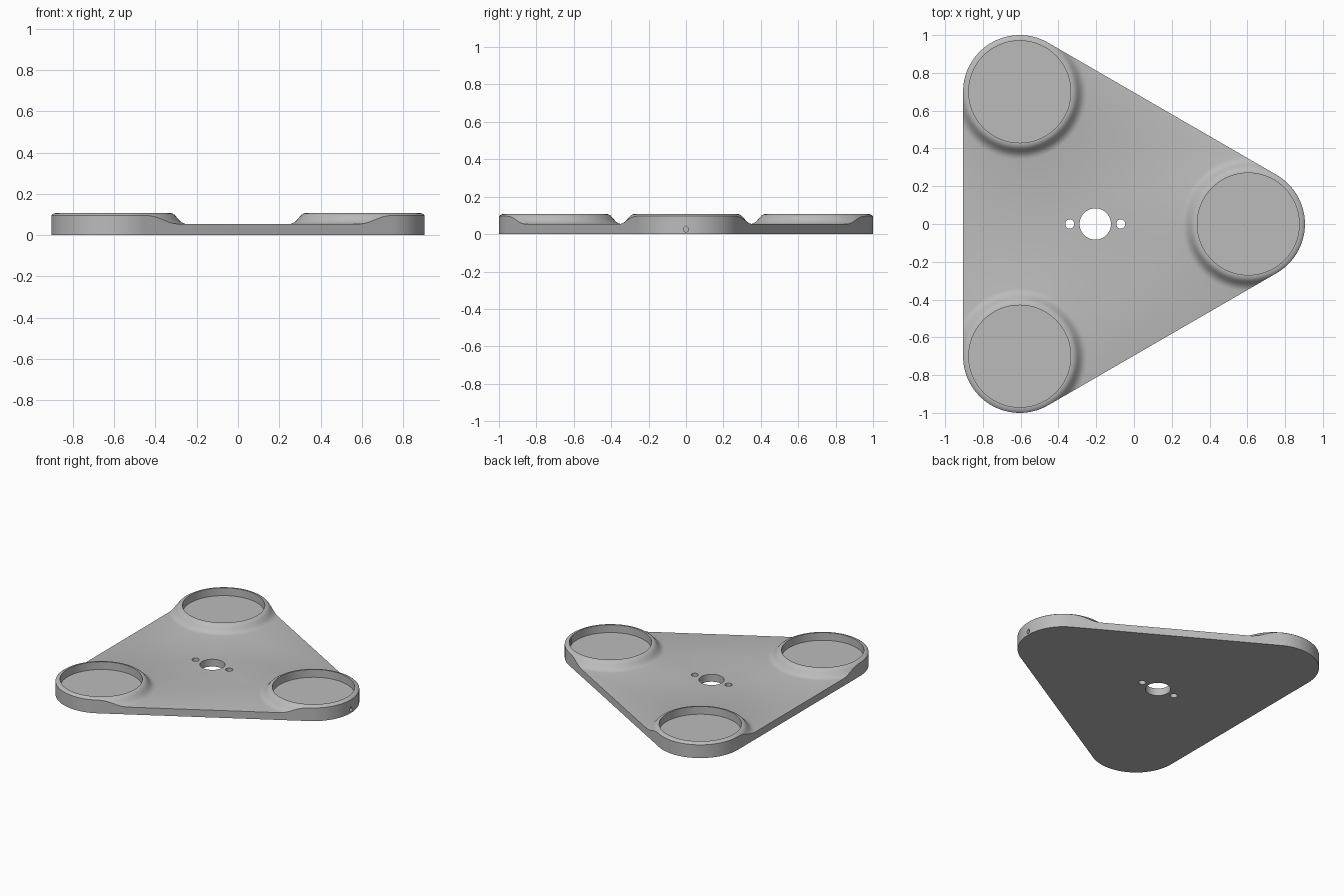
import bpy, bmesh, math
from mathutils import Matrix, Vector

cube = bpy.data.objects.get("Cube")
if cube:
    bpy.data.objects.remove(cube, do_unlink=True)

PLATE_Z, RIM_Z = 0.053, 0.108
CORNER_R, POCKET_R = 0.3, 0.27
CORNERS = [Vector((0.605, 0)), Vector((-0.605, 0.7)), Vector((-0.605, -0.7))]
HUB_X = -0.205

grey = bpy.data.materials.new("light_grey")
grey.use_nodes = True
grey.diffuse_color = (0.5, 0.5, 0.5, 1)
grey.node_tree.nodes["Principled BSDF"].inputs["Base Color"].default_value = (0.5, 0.5, 0.5, 1)


def make_object(name, bm):
    bmesh.ops.recalc_face_normals(bm, faces=bm.faces)
    mesh = bpy.data.meshes.new(name)
    bm.to_mesh(mesh)
    bm.free()
    mesh.materials.append(grey)
    ob = bpy.data.objects.new(name, mesh)
    bpy.context.collection.objects.link(ob)
    return ob


def prism(name, outline, z0, z1):
    bm = bmesh.new()
    low = [bm.verts.new((x, y, z0)) for x, y in outline]
    high = [bm.verts.new((x, y, z1)) for x, y in outline]
    bm.faces.new(low[::-1])
    bm.faces.new(high)
    for i in range(len(low)):
        bm.faces.new((low[i - 1], low[i], high[i], high[i - 1]))
    return make_object(name, bm)


def arc(cx, cy, r, start, sweep, n):
    return [(cx + r * math.cos(start + sweep * i / n),
             cy + r * math.sin(start + sweep * i / n)) for i in range(n)]


def disc(name, cx, cy, r, z0, z1, n=96):
    return prism(name, arc(cx, cy, r, 0, math.tau, n), z0, z1)


def boss(name, centre, n=96):
    # flared rim, spun around its own axis
    profile = [(0, RIM_Z), (0.275, RIM_Z), (0.287, 0.105), (0.298, 0.098), (0.307, 0.088),
               (0.317, 0.076), (0.328, 0.065), (0.341, 0.057), (0.36, 0.0525),
               (0.36, 0.02), (0, 0.02)]
    bm = bmesh.new()
    verts = [bm.verts.new((r, 0, z)) for r, z in profile]
    edges = [bm.edges.new(pair) for pair in zip(verts, verts[1:])]
    bmesh.ops.spin(bm, geom=verts + edges, cent=(0, 0, 0), axis=(0, 0, 1),
                   angle=math.tau, steps=n)
    bmesh.ops.remove_doubles(bm, verts=bm.verts, dist=1e-5)
    bmesh.ops.translate(bm, vec=(*centre, 0), verts=bm.verts)
    return make_object(name, bm)


def combine(target, tool, operation):
    mod = target.modifiers.new("combine", 'BOOLEAN')
    mod.operation, mod.solver, mod.object = operation, 'EXACT', tool
    bpy.ops.object.select_all(action='DESELECT')
    bpy.context.view_layer.objects.active = target
    target.select_set(True)
    bpy.ops.object.modifier_apply(modifier=mod.name)
    bpy.data.objects.remove(tool, do_unlink=True)


# Slab with three raised bosses
plate = prism("triangle_plate", [(-1.5, -1.5), (1.5, -1.5), (1.5, 1.5), (-1.5, 1.5)], -0.1, PLATE_Z)
for c in CORNERS:
    combine(plate, boss("boss", c), 'UNION')

# Trim to the rounded triangle outline
outline = []
for i, c in enumerate(CORNERS):
    a, b = c - CORNERS[i - 1], CORNERS[(i + 1) % 3] - c
    start = math.atan2(-a.x, a.y)
    sweep = (math.atan2(-b.x, b.y) - start) % math.tau
    outline += arc(c.x, c.y, CORNER_R, start, sweep, 40)
    outline.append((c.x + CORNER_R * math.cos(start + sweep),
                    c.y + CORNER_R * math.sin(start + sweep)))
combine(plate, prism("outline", outline, 0, 0.3), 'INTERSECT')

# Round pockets in the bosses
for c in CORNERS:
    combine(plate, disc("pocket", c.x, c.y, POCKET_R, PLATE_Z - 0.001, 0.3), 'DIFFERENCE')

# Hub hole and its two screw holes
for x, r in ((0, 0.083), (-0.135, 0.024), (0.135, 0.024)):
    combine(plate, disc("hole", HUB_X + x, 0, r, -0.2, 0.2, 48), 'DIFFERENCE')

# Teardrop hole in the end wall
drop = arc(0, 0, 0.014, math.radians(135), math.radians(270), 20)
drop += [(0.0099, 0.0099), (0, 0.0198)]
bore = prism("bore", drop, 0.6, 1.1)
bore.data.transform(Matrix(((0, 0, 1, 0), (1, 0, 0, 0), (0, 1, 0, 0.025), (0, 0, 0, 1))))
combine(plate, bore, 'DIFFERENCE')

bpy.ops.object.shade_smooth_by_angle(angle=math.radians(28))
